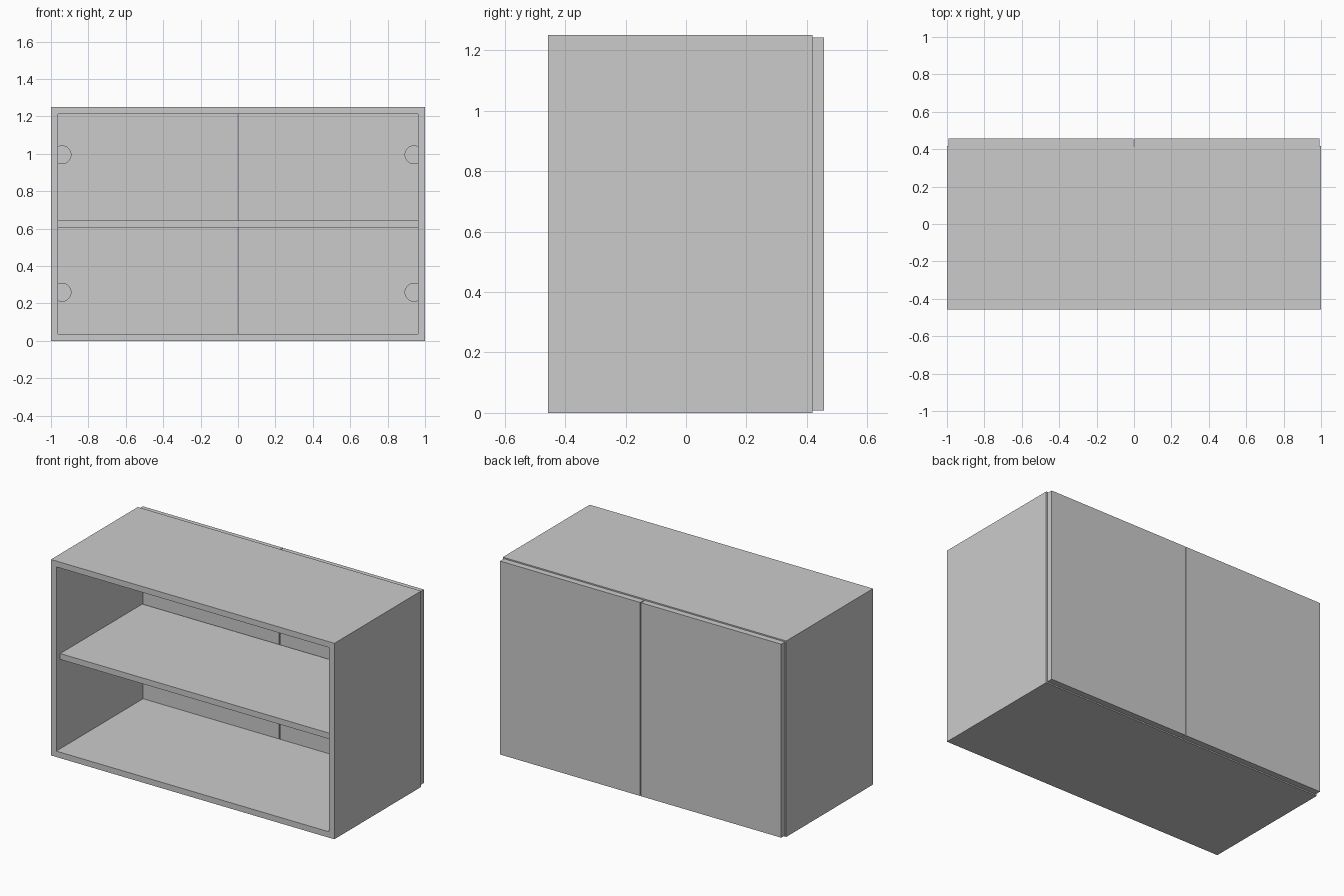
import bpy

if "Cube" in bpy.data.objects:
    bpy.data.objects.remove(bpy.data.objects["Cube"])

T = 0.0375                 # board thickness
W, H = 1.0, 1.25           # half width, height
FRONT, BACK = -0.457, 0.418


def board(name, x0, x1, y0, y1, z0, z1):
    bpy.ops.mesh.primitive_cube_add(
        size=1, location=((x0 + x1) / 2, (y0 + y1) / 2, (z0 + z1) / 2))
    ob = bpy.context.object
    ob.name = name
    ob.scale = (x1 - x0, y1 - y0, z1 - z0)
    bpy.ops.object.transform_apply(location=False, rotation=False, scale=True)
    return ob


def drill_cup(door, x, z):
    # blind round hole in the inner face of the door for a hinge
    depth = 0.027
    bpy.ops.mesh.primitive_cylinder_add(
        vertices=32, radius=0.048, depth=depth * 2,
        location=(x, BACK, z), rotation=(1.5707963, 0, 0))
    cutter = bpy.context.object
    cutter.hide_render = True
    mod = door.modifiers.new("hinge_cup", 'BOOLEAN')
    mod.operation = 'DIFFERENCE'
    mod.solver = 'EXACT'
    mod.object = cutter
    bpy.context.view_layer.objects.active = door
    bpy.ops.object.modifier_apply(modifier=mod.name)
    bpy.data.objects.remove(cutter)


# carcass
board("left_side", -W, -W + T, FRONT, BACK, 0, H)
board("right_side", W - T, W, FRONT, BACK, 0, H)
board("bottom_panel", -W + T, W - T, FRONT, BACK, 0, T)
board("top_panel", -W + T, W - T, FRONT, BACK, H - T, H)

# middle shelf, set back from the open front
board("shelf", -W + T, W - T, FRONT + 0.04, BACK - 0.008, 0.607, 0.6445)

# pair of doors with hinge cups along the outer edges
for side, name in ((-1, "left_door"), (1, "right_door")):
    xs = sorted((side * 0.003, side * 0.992))
    door = board(name, xs[0], xs[1], BACK, 0.457, 0.008, H - 0.008)
    for z in (0.26, 0.995):
        drill_cup(door, side * 0.941, z)
